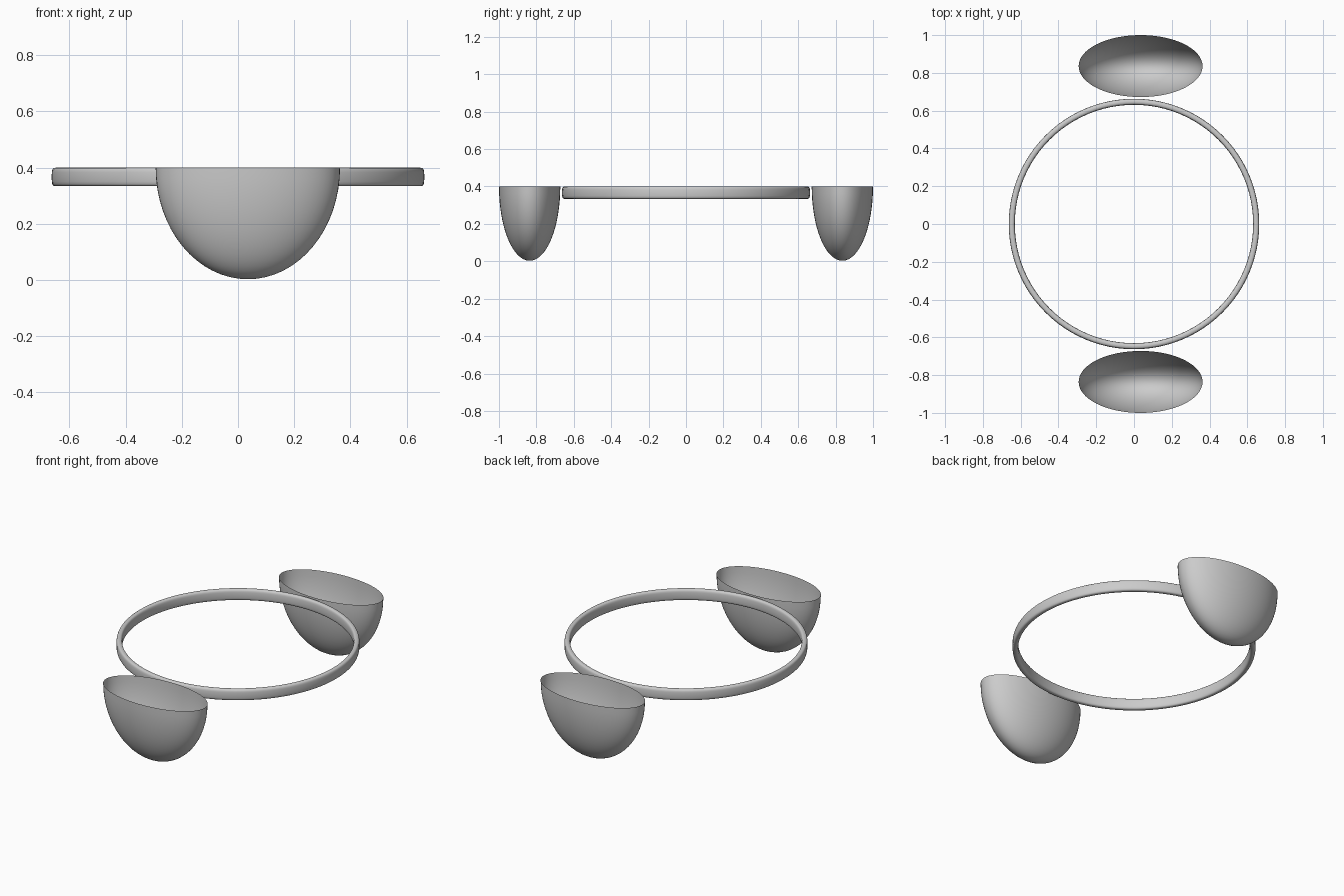
import bpy, bmesh
from math import sin, cos, pi, copysign

if "Cube" in bpy.data.objects:
    bpy.data.objects.remove(bpy.data.objects["Cube"])


def make_object(name, bm):
    bmesh.ops.recalc_face_normals(bm, faces=bm.faces)
    for f in bm.faces:
        f.smooth = True
    mesh = bpy.data.meshes.new(name)
    bm.to_mesh(mesh)
    bm.free()
    obj = bpy.data.objects.new(name, mesh)
    bpy.context.collection.objects.link(obj)
    return obj


# Open half-ellipsoid cup, rim at z = 0.4
def make_cup(name, y):
    rx, ry, rz, top = 0.328, 0.164, 0.397, 0.4
    bm = bmesh.new()
    bmesh.ops.create_uvsphere(bm, u_segments=64, v_segments=32, radius=1)
    bmesh.ops.delete(bm, geom=[v for v in bm.verts if v.co.z > 0.01], context='VERTS')
    for v in bm.verts:
        v.co = (0.035 + rx * v.co.x, y + ry * v.co.y, top + rz * v.co.z)
    return make_object(name, bm)


# Flat band ring with a rounded-box cross-section
def make_ring(name, radius, half_width, half_height, z, segments=96, sides=20):
    bm = bmesh.new()
    power = lambda t: copysign(abs(t) ** 0.6, t)
    loops = []
    for i in range(segments):
        a = 2 * pi * i / segments
        loop = []
        for j in range(sides):
            b = 2 * pi * j / sides
            r = radius + half_width * power(cos(b))
            loop.append(bm.verts.new((r * cos(a), r * sin(a), z + half_height * power(sin(b)))))
        loops.append(loop)
    for i in range(segments):
        p, q = loops[i], loops[(i + 1) % segments]
        for j in range(sides):
            k = (j + 1) % sides
            bm.faces.new((p[j], q[j], q[k], p[k]))
    return make_object(name, bm)


make_cup("front_cup", -0.836)
make_cup("back_cup", 0.836)
make_ring("connecting_ring", 0.647, 0.016, 0.033, 0.367)
